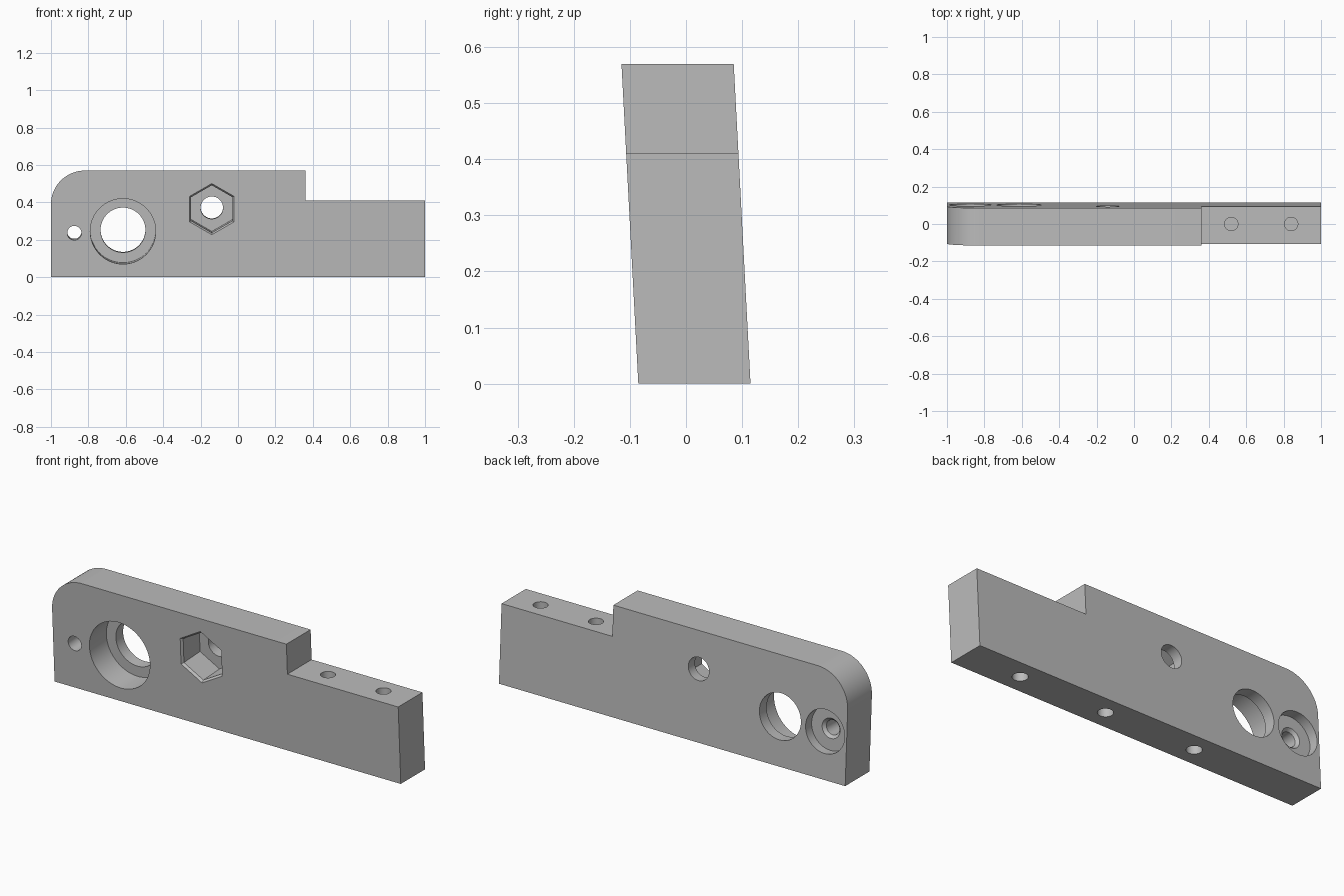
import bpy, bmesh, math
from mathutils import Vector

cube = bpy.data.objects.get("Cube")
if cube:
    bpy.data.objects.remove(cube, do_unlink=True)

LEAN = 0.0526          # backward slope of the plate
HALF = 0.1             # half thickness
INWARD = Vector((0, 1, LEAN)).normalized()


def mid_y(z):
    return 0.015 - LEAN * z


def make_object(name, bm):
    bmesh.ops.recalc_face_normals(bm, faces=bm.faces)
    mesh = bpy.data.meshes.new(name)
    bm.to_mesh(mesh)
    bm.free()
    obj = bpy.data.objects.new(name, mesh)
    bpy.context.collection.objects.link(obj)
    return obj


# Plate: stepped outline with one rounded corner, extruded along the lean
TOP, STEP, STEP_X, R = 0.57, 0.41, 0.36, 0.18
outline = [(-1, 0), (1, 0), (1, STEP), (STEP_X, STEP), (STEP_X, TOP)]
for i in range(25):
    a = math.pi / 2 * (1 + i / 24)
    outline.append((-1 + R + R * math.cos(a), TOP - R + R * math.sin(a)))

bm = bmesh.new()
front = [bm.verts.new((x, mid_y(z) - HALF, z)) for x, z in outline]
back = [bm.verts.new((x, mid_y(z) + HALF, z)) for x, z in outline]
bm.faces.new(front)
bm.faces.new(back)
n = len(outline)
for i in range(n):
    j = (i + 1) % n
    bm.faces.new((front[i], front[j], back[j], back[i]))
plate = make_object("mounting_plate", bm)


def cut(name, origin, axis, profile, sides=48):
    """Bore a stepped hole: profile is (radius, depth) along the axis."""
    u = Vector((1, 0, 0))
    v = axis.cross(u)
    bm = bmesh.new()
    rings = []
    for r, d in profile:
        ring = []
        for i in range(sides):
            a = math.pi / 2 + math.tau * i / sides
            ring.append(bm.verts.new(Vector(origin) + axis * d
                                     + (u * math.cos(a) + v * math.sin(a)) * r))
        rings.append(ring)
    for lo, hi in zip(rings, rings[1:]):
        for i in range(sides):
            j = (i + 1) % sides
            bm.faces.new((lo[i], lo[j], hi[j], hi[i]))
    bm.faces.new(rings[0])
    bm.faces.new(rings[-1])
    cutter = make_object(name, bm)
    cutter.hide_render = True
    mod = plate.modifiers.new(name, 'BOOLEAN')
    mod.operation = 'DIFFERENCE'
    mod.solver = 'EXACT'
    mod.object = cutter
    bpy.context.view_layer.objects.active = plate
    bpy.ops.object.modifier_apply(modifier=mod.name)
    bpy.data.objects.remove(cutter, do_unlink=True)


def on_front(x, z):
    return (x, mid_y(z) - HALF, z)


def on_back(x, z):
    return (x, mid_y(z) + HALF, z)


# Large bearing bore, counterbored from the front
cut("bearing_bore", on_front(-0.615, 0.245), INWARD,
    [(0.175, -0.03), (0.175, 0.14), (0.12, 0.14), (0.12, 0.24)], 64)

# Small bore with a wide recess and chamfer on the back
cut("small_bore", on_back(-0.875, 0.247), -INWARD,
    [(0.113, -0.03), (0.113, 0.05), (0.052, 0.05), (0.038, 0.065), (0.038, 0.24)])

# Hexagonal nut pocket with chamfered rim, and its bolt hole
hex_at = on_front(-0.14, 0.364)
cut("nut_pocket", hex_at, INWARD,
    [(0.137, -0.03), (0.137, 0), (0.127, 0.012), (0.127, 0.145)], 6)
cut("bolt_hole", hex_at, INWARD, [(0.06, 0.1), (0.06, 0.24)])

# Blind holes in the step and in the underside
for x in (0.52, 0.84):
    cut("step_hole", (x, 0, STEP), Vector((0, 0, -1)), [(0.036, -0.03), (0.036, 0.17)], 32)
for x in (0.68, 0.18, -0.34):
    cut("base_hole", (x, mid_y(0), 0), Vector((0, 0, 1)), [(0.037, -0.03), (0.037, 0.17)], 32)

# Plain grey finish
grey = bpy.data.materials.new("plain_grey")
grey.use_nodes = True
colour = (0.5, 0.5, 0.5, 1)
grey.diffuse_color = colour
grey.node_tree.nodes["Principled BSDF"].inputs["Base Color"].default_value = colour
plate.data.materials.clear()
plate.data.materials.append(grey)
for poly in plate.data.polygons:
    poly.material_index = 0

bpy.ops.object.select_all(action='DESELECT')
plate.select_set(True)
bpy.context.view_layer.objects.active = plate
bpy.ops.object.shade_smooth_by_angle(angle=math.radians(30))
